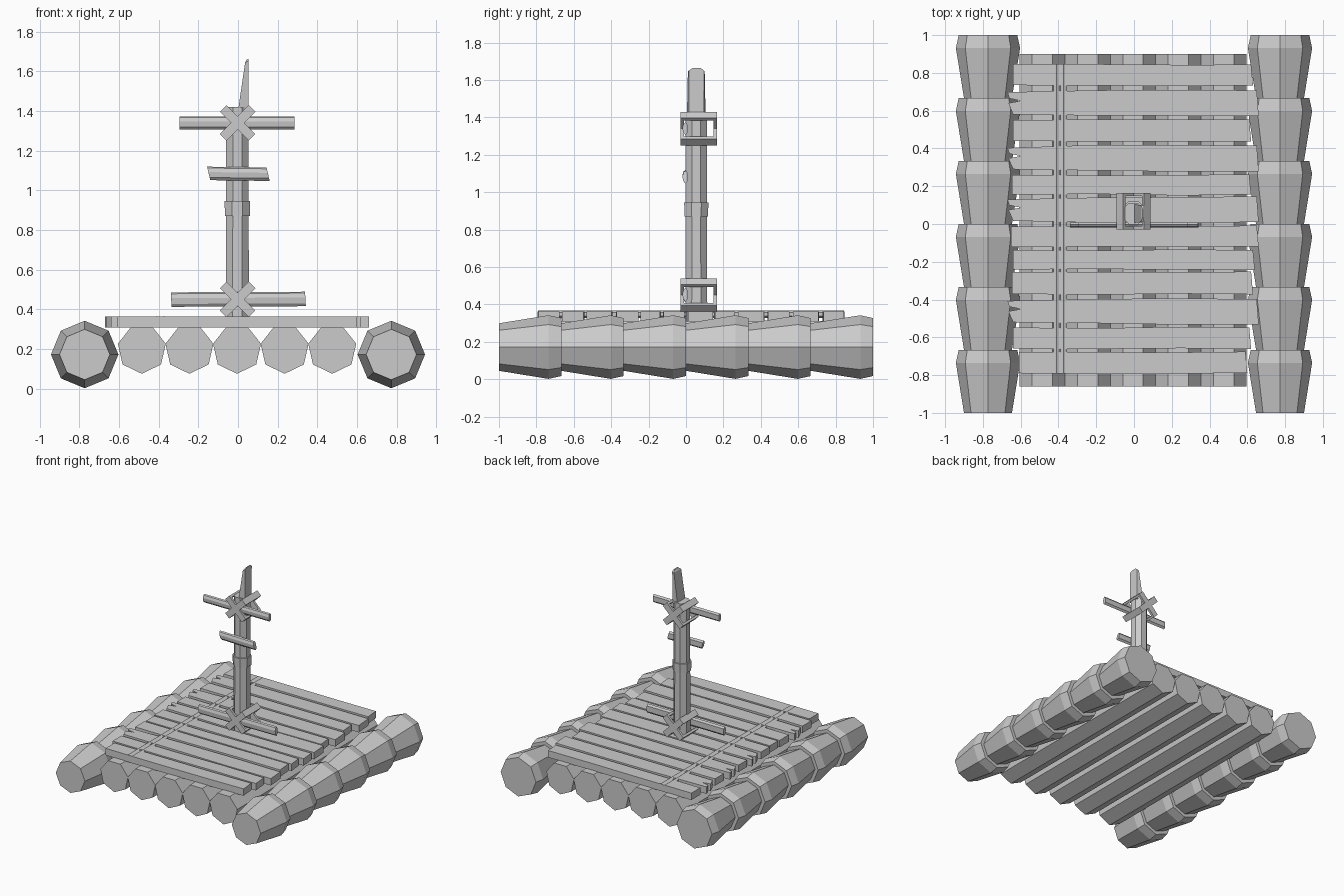
import bpy, bmesh, math, random
from mathutils import Vector, Matrix

if "Cube" in bpy.data.objects:
    bpy.data.objects.remove(bpy.data.objects["Cube"])

random.seed(4)
wood = bpy.data.materials.new("grey_wood")
wood.diffuse_color = (0.6, 0.6, 0.6, 1)
wood.use_nodes = True
wood.node_tree.nodes["Principled BSDF"].inputs["Base Color"].default_value = wood.diffuse_color


def finish(name, bm):
    bmesh.ops.recalc_face_normals(bm, faces=bm.faces)
    me = bpy.data.meshes.new(name)
    bm.to_mesh(me)
    bm.free()
    me.materials.append(wood)
    ob = bpy.data.objects.new(name, me)
    bpy.context.collection.objects.link(ob)
    return ob


def loft(name, rings):
    """Skin a list of equal-sized point rings and cap both ends."""
    bm = bmesh.new()
    vr = [[bm.verts.new(p) for p in r] for r in rings]
    n = len(vr[0])
    for a, b in zip(vr, vr[1:]):
        for i in range(n):
            bm.faces.new((a[i], a[(i + 1) % n], b[(i + 1) % n], b[i]))
    bm.faces.new(vr[0])
    bm.faces.new(vr[-1])
    return finish(name, bm)


def ring_y(x, y, z, r, n, start):
    """Polygon ring facing along y."""
    return [(x + r * math.cos(start + math.tau * i / n), y,
             z + r * math.sin(start + math.tau * i / n)) for i in range(n)]


def ring_z(x, y, z, r, n, start=0.0):
    """Polygon ring facing along z."""
    return [(x + r * math.cos(start + math.tau * i / n),
             y + r * math.sin(start + math.tau * i / n), z) for i in range(n)]


# Outer floats: six flared octagonal segments each
for side, x in (("left", -0.773), ("right", 0.773)):
    rings = []
    for k in range(6):
        y = -1 + k / 3
        for dy, r in ((0.0, 0.127), (0.265, 0.17), (1 / 3, 0.155)):
            rings.append(ring_y(x, y + dy, 0.172, r, 8, 0))
    loft("float_" + side, rings)

# Heptagonal logs under the deck
for i in range(5):
    x = -0.485 + 0.24 * i
    loft(f"deck_log_{i + 1}", [ring_y(x, y, 0.199, 0.124, 7, -math.pi / 2)
                               for y in (-0.86, 0.90)])

# Deck planks: y low, y high, x left, x right, split left end
planks = [
    (0.735, 0.847, -0.64, 0.63, 0), (0.57, 0.71, -0.67, 0.66, 1),
    (0.44, 0.55, -0.64, 0.62, 0), (0.28, 0.415, -0.67, 0.66, 1),
    (0.155, 0.26, -0.645, 0.62, 0), (0.007, 0.142, -0.67, 0.66, 1),
    (-0.123, -0.012, -0.65, 0.66, 0), (-0.24, -0.137, -0.64, 0.64, 0),
    (-0.37, -0.253, -0.645, 0.63, 0), (-0.53, -0.395, -0.67, 0.66, 1),
    (-0.66, -0.548, -0.64, 0.62, 0), (-0.86 + 0.07, -0.677, -0.61, 0.60, 0),
]
for i, (y0, y1, x0, x1, split) in enumerate(planks):
    j = lambda: random.uniform(-0.005, 0.005)
    m = (y0 + y1) / 2
    outline = [(x0 + 0.03 * split, y0 + 0.01 * split), (-0.2, y0 + j()), (0.25, y0 + j()),
               (x1, y0 + j()), (x1 - 0.01, y1 + j()), (0.25, y1 + j()),
               (-0.2, y1 + j()), (x0, y1 - 0.012 * split)]
    if split:
        outline += [(x0 + 0.01, m + 0.025), (x0 + 0.07, m + 0.012), (x0 + 0.005, m)]
    loft(f"deck_plank_{i + 1}", [[(x, y, z) for x, y in outline] for z in (0.308, 0.363)])

# Twin ropes running over the planks
for i, x in enumerate((-0.41, -0.372)):
    loft(f"deck_rope_{i + 1}", [ring_y(x, y, 0.347, 0.02, 6, math.pi / 6)
                                for y in (-0.79, 0.845)])

# Mast: two octagonal lengths meeting at a flared joint
MX, MY, A = -0.003, 0.055, math.pi / 8
loft("mast", [ring_z(MX, MY, z, r, 8, A) for z, r in
              ((0.31, 0.064), (0.87, 0.061), (0.871, 0.068), (0.945, 0.07),
               (0.946, 0.061), (1.42, 0.061))])

# Broken splinter at the mast head
loft("mast_splinter", [
    [(0.0, 0.005, 1.40), (0.053, 0.015, 1.40), (0.053, 0.095, 1.40), (0.0, 0.105, 1.40)],
    [(0.036, 0.01, 1.645), (0.053, 0.015, 1.65), (0.053, 0.097, 1.65), (0.036, 0.10, 1.645)],
    [(0.045, 0.035, 1.66), (0.053, 0.035, 1.663), (0.053, 0.08, 1.663), (0.045, 0.08, 1.66)]])


def lashing(name, z, tilt):
    """Square band around the mast, tilted about y."""
    bm = bmesh.new()
    w, hx, hy, t = 0.024, 0.103, 0.097, 0.018
    m = Matrix.Translation((-0.002, 0.068, z)) @ Matrix.Rotation(tilt, 4, 'Y')
    corners = [(-1, -1), (1, -1), (1, 1), (-1, 1)]
    loops = []
    for inset, h in ((0, -w), (0, w), (t, w), (t, -w)):
        loops.append([bm.verts.new(m @ Vector((a * (hx - inset), b * (hy - inset), h)))
                      for a, b in corners])
    for k in range(4):
        p, q = loops[k], loops[(k + 1) % 4]
        for i in range(4):
            bm.faces.new((p[i], p[(i + 1) % 4], q[(i + 1) % 4], q[i]))
    finish(name, bm)


for level, z in (("lower", 0.45), ("upper", 1.34)):
    for side, tilt in (("a", math.pi / 4), ("b", -math.pi / 4)):
        lashing(f"lashing_{level}_{side}", z, tilt)


def crossbar(name, x0, z0, x1, z1, h, slant=0.0):
    """Thin rounded slat in front of the mast."""
    prof = [(-0.004, -0.5), (-0.016, -0.3), (-0.019, 0.1), (-0.012, 0.4),
            (-0.002, 0.5), (0.009, 0.3), (0.009, -0.3)]
    loft(name, [[(x - slant * s, y, z + s * h) for y, s in prof]
                for x, z in ((x0, z0), (x1, z1))])


crossbar("lower_crossbar", -0.337, 0.449, 0.34, 0.452, 0.073, 0.004)
crossbar("middle_crossbar", -0.148, 1.085, 0.152, 1.081, 0.068, 0.016)
crossbar("upper_crossbar", -0.295, 1.34, 0.284, 1.34, 0.066)
